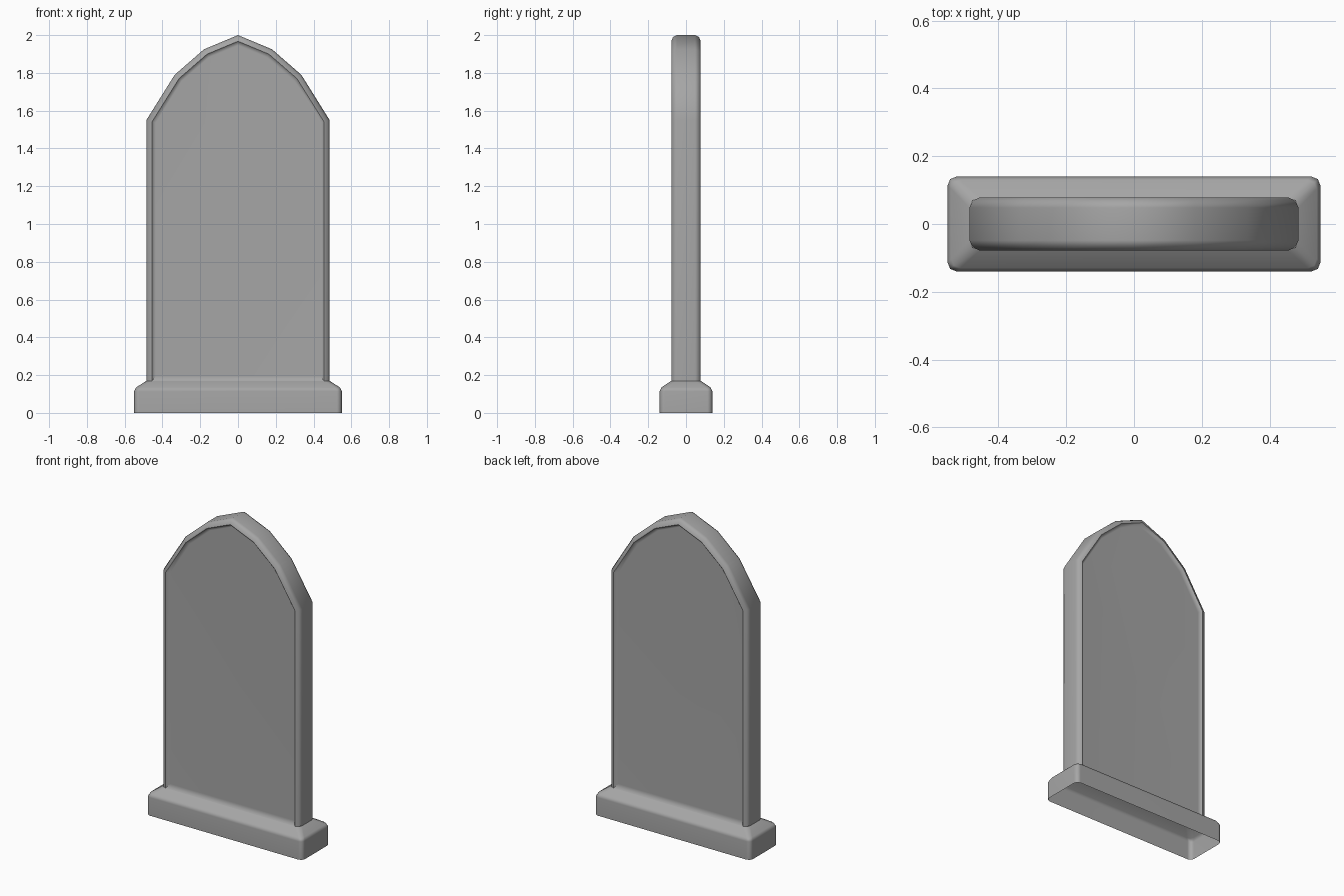
import bpy
import bmesh
import math
from mathutils import Vector

cube = bpy.data.objects.get("Cube")
if cube:
    bpy.data.objects.remove(cube, do_unlink=True)

stone = bpy.data.materials.new("grey stone")
stone.use_nodes = True
GREY = (0.38, 0.38, 0.38, 1)
stone.diffuse_color = GREY
stone.node_tree.nodes["Principled BSDF"].inputs["Base Color"].default_value = GREY

HALF_W, HALF_D, FOOT = 0.485, 0.078, 0.17


def bridge(bm, a, b, closed):
    n = len(a)
    for i in range(n if closed else n - 1):
        j = (i + 1) % n
        bm.faces.new((a[i], a[j], b[j], b[i]))


def finish(bm, name):
    bmesh.ops.recalc_face_normals(bm, faces=bm.faces)
    mesh = bpy.data.meshes.new(name)
    bm.to_mesh(mesh)
    bm.free()
    mesh.materials.append(stone)
    obj = bpy.data.objects.new(name, mesh)
    bpy.context.collection.objects.link(obj)
    bpy.ops.object.select_all(action='DESELECT')
    obj.select_set(True)
    bpy.context.view_layer.objects.active = obj
    bpy.ops.object.shade_smooth_by_angle(angle=math.radians(50))
    mod = obj.modifiers.new("even shading", 'WEIGHTED_NORMAL')
    mod.keep_sharp = True


# Pointed arch outline, from the left foot over the top to the right foot
half = [(HALF_W, FOOT), (HALF_W, 1.55), (0.335, 1.79), (0.18, 1.925)]
outline = [Vector(p) for p in half + [(0, 2.0)] + [(-x, z) for x, z in reversed(half)]]


def arch(d, lift=0.0):
    """Outline moved inwards by d, with its feet raised by lift."""
    result = []
    last = len(outline) - 1
    for i, p in enumerate(outline):
        before = (p - outline[i - 1]).normalized() if i else Vector((0, 1))
        after = (outline[i + 1] - p).normalized() if i < last else Vector((0, -1))
        n1 = Vector((-before.y, before.x))
        n2 = Vector((-after.y, after.x))
        q = p + (n1 + n2) * (d / (1 + n1.dot(n2)))
        if i in (0, last):
            q.y = FOOT + lift
        result.append(q)
    return result


# Slab: rounded rim and recessed panel on both faces, open underneath
bm = bmesh.new()
section = [(0.05, 0.058, 0.025), (0.03, HALF_D, 0), (0.009, 0.069, 0), (0, 0.048, 0)]
section += [(d, -y, lift) for d, y, lift in reversed(section)]
rings = [[bm.verts.new((p.x, y, p.y)) for p in arch(d, lift)] for d, y, lift in section]
for k in range(len(rings) - 1):
    bridge(bm, rings[k], rings[k + 1], closed=k in (0, len(rings) - 2))
bm.faces.new(rings[0])
bm.faces.new(rings[-1])
finish(bm, "slab")


# Base: hollow plinth with rounded corners and a sloping shoulder
def rounded_rect(bm, hx, hy, z, r, steps=2):
    ring = []
    for k, (sx, sy) in enumerate([(1, 1), (-1, 1), (-1, -1), (1, -1)]):
        for s in range(steps + 1):
            a = math.pi / 2 * (k + s / steps)
            ring.append(bm.verts.new((sx * (hx - r) + r * math.cos(a),
                                      sy * (hy - r) + r * math.sin(a), z)))
    return ring


bm = bmesh.new()
levels = [(0.55, 0.14, 0, 0.027), (0.55, 0.14, 0.115, 0.027),
          (0.539, 0.13, 0.135, 0.027), (HALF_W, HALF_D, FOOT, 0.03)]
rings = [rounded_rect(bm, *level) for level in levels]
for a, b in zip(rings, rings[1:]):
    bridge(bm, a, b, closed=True)
finish(bm, "base")
